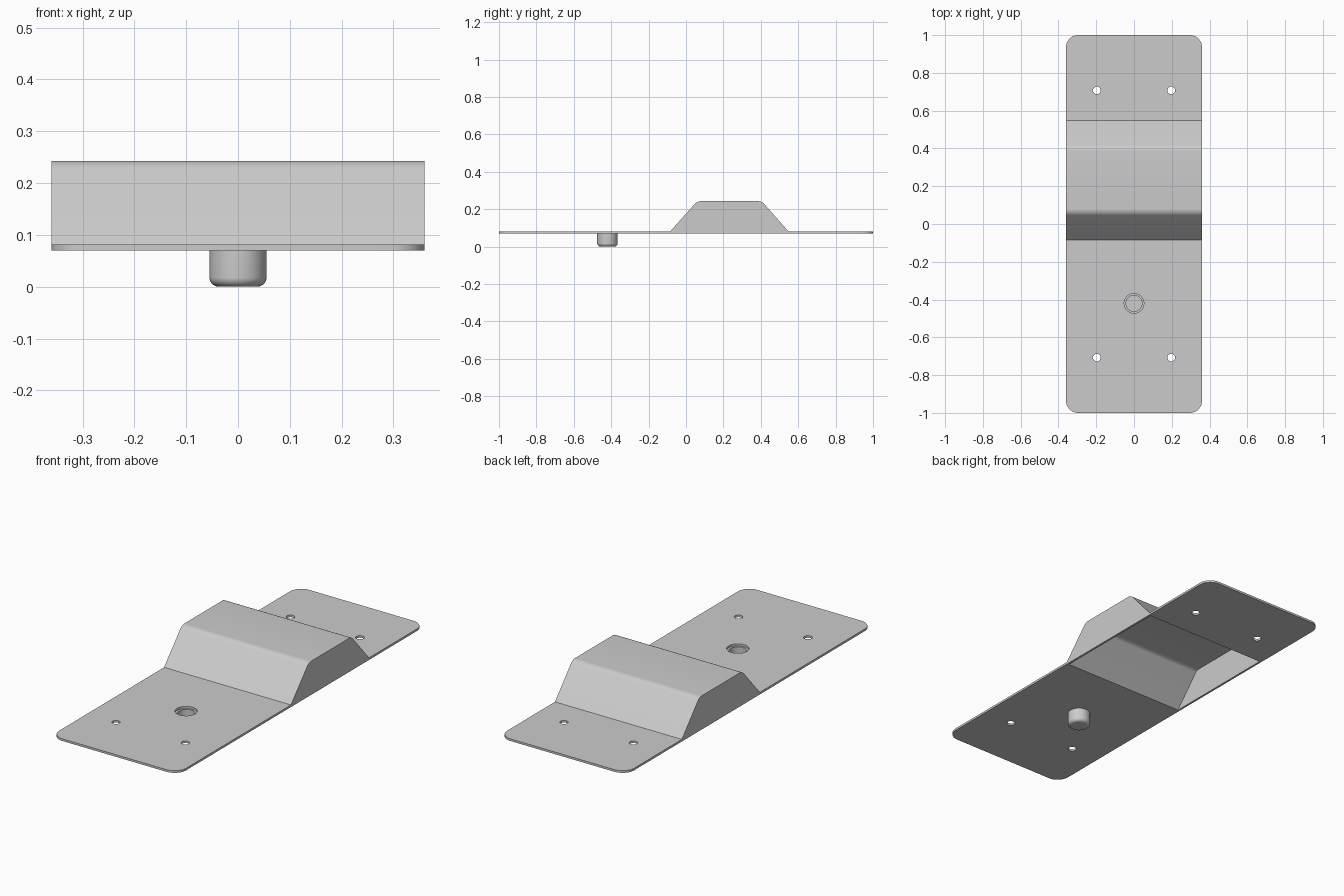
import bpy, bmesh, math

if "Cube" in bpy.data.objects:
    bpy.data.objects.remove(bpy.data.objects["Cube"])

HALF_W, BASE, TOP, THICK = 0.36, 0.07, 0.081, 0.011
CUP_Y = -0.42

# One plain grey finish
grey = bpy.data.materials.new("metal grey")
grey.use_nodes = True
colour = (0.6, 0.6, 0.6, 1)
grey.diffuse_color = colour
grey.node_tree.nodes["Principled BSDF"].inputs["Base Color"].default_value = colour


def make_object(name, bm):
    bmesh.ops.recalc_face_normals(bm, faces=bm.faces)
    mesh = bpy.data.meshes.new(name)
    bm.to_mesh(mesh)
    bm.free()
    mesh.materials.append(grey)
    obj = bpy.data.objects.new(name, mesh)
    bpy.context.collection.objects.link(obj)
    return obj


def prism(name, outline, direction, pick=None, radius=0, steps=8):
    """Extrude an outline and round the lengthwise edges that pick accepts."""
    bm = bmesh.new()
    face = bm.faces.new([bm.verts.new(p) for p in outline])
    grown = bmesh.ops.extrude_face_region(bm, geom=[face])["geom"]
    bmesh.ops.translate(bm, vec=direction,
                        verts=[g for g in grown if isinstance(g, bmesh.types.BMVert)])
    if pick:
        edges = [e for e in bm.edges if pick(e)]
        bmesh.ops.bevel(bm, geom=edges, offset=radius, segments=steps,
                        profile=0.5, affect='EDGES')
    return make_object(name, bm)


def cylinder(name, x, y, radius):
    ring = [(x + radius * math.cos(a), y + radius * math.sin(a), 0.0)
            for a in (math.tau * i / 48 for i in range(48))]
    return prism(name, ring, (0, 0, 0.2))


def combine(target, tool, operation):
    mod = target.modifiers.new(operation.title(), 'BOOLEAN')
    mod.operation, mod.object, mod.solver = operation, tool, 'EXACT'
    bpy.context.view_layer.objects.active = target
    bpy.ops.object.modifier_apply(modifier=mod.name)
    bpy.data.objects.remove(tool)


def smooth(obj):
    bpy.ops.object.select_all(action='DESELECT')
    obj.select_set(True)
    bpy.context.view_layer.objects.active = obj
    bpy.ops.object.shade_smooth_by_angle(angle=math.radians(30))


def upper_edge(e):
    a, b = e.verts
    return abs(a.co.x - b.co.x) > 0.1 and a.co.z > 0.2


# Flat plate with rounded corners
plate = prism("mounting_plate",
              [(sx * HALF_W, sy, BASE) for sx, sy in ((-1, -1), (1, -1), (1, 1), (-1, 1))],
              (0, 0, TOP - BASE),
              lambda e: abs(e.verts[0].co.z - e.verts[1].co.z) > 0.005, 0.065, 10)

# Raised hump across the full width
hump = prism("hump", [(-HALF_W, y, z) for y, z in (
    (-0.085, BASE), (-0.085, TOP), (0.06, 0.243), (0.405, 0.243), (0.548, TOP), (0.548, BASE))],
    (2 * HALF_W, 0, 0), upper_edge, 0.018)
combine(plate, hump, 'UNION')

# Hollow underside of the hump, leaving thin walls
inner = HALF_W - THICK
cavity = prism("cavity", [(-inner, y, z) for y, z in (
    (-0.08, 0.0), (-0.08, BASE), (0.065, 0.232), (0.4, 0.232), (0.543, BASE), (0.543, 0.0))],
    (2 * inner, 0, 0), upper_edge, 0.013)
combine(plate, cavity, 'DIFFERENCE')

# Four screw holes and the cup opening
for sx in (-1, 1):
    for sy in (-1, 1):
        combine(plate, cylinder("screw_hole", sx * 0.197, sy * 0.707, 0.02), 'DIFFERENCE')
combine(plate, cylinder("cup_opening", 0, CUP_Y, 0.052), 'DIFFERENCE')
smooth(plate)

# Round cup under the plate, closed at the bottom with a rounded rim
outer, bore, fillet = 0.055, 0.042, 0.018
profile = [(0, 0)]
for i in range(9):
    a = math.pi / 2 * i / 8
    profile.append((outer - fillet + fillet * math.sin(a), fillet - fillet * math.cos(a)))
profile += [(outer, BASE), (bore, BASE), (bore, 0.012), (0, 0.012)]
bm = bmesh.new()
points = [bm.verts.new((r, CUP_Y, z)) for r, z in profile]
lines = [bm.edges.new(pair) for pair in zip(points, points[1:])]
bmesh.ops.spin(bm, geom=points + lines, cent=(0, CUP_Y, 0), axis=(0, 0, 1),
               angle=math.tau, steps=48, use_merge=True)
bmesh.ops.remove_doubles(bm, verts=bm.verts, dist=0.00005)
smooth(make_object("cup", bm))
